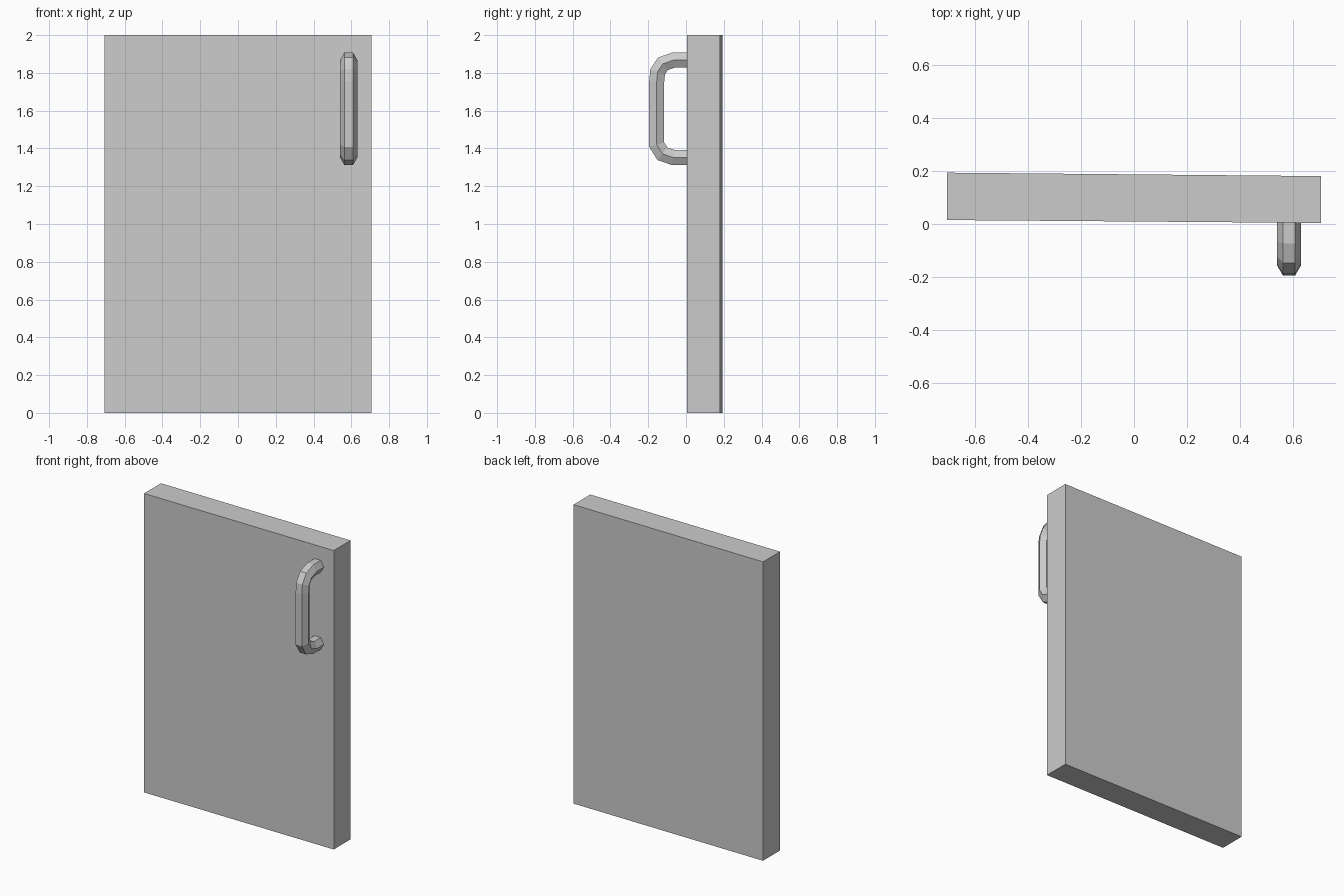
import bpy, bmesh, math
from mathutils import Vector

if "Cube" in bpy.data.objects:
    bpy.data.objects.remove(bpy.data.objects["Cube"])

def make_object(name, bm):
    bmesh.ops.recalc_face_normals(bm, faces=bm.faces)
    mesh = bpy.data.meshes.new(name)
    bm.to_mesh(mesh)
    bm.free()
    obj = bpy.data.objects.new(name, mesh)
    bpy.context.collection.objects.link(obj)
    return obj

# Door panel: a slab standing very slightly askew
bm = bmesh.new()
outline = [(-0.706, 0.015), (0.706, 0.004), (0.706, 0.181), (-0.706, 0.194)]
base = bm.faces.new([bm.verts.new((x, y, 0)) for x, y in outline])
top = bmesh.ops.extrude_face_region(bm, geom=[base])["geom"]
bmesh.ops.translate(bm, vec=(0, 0, 2),
                    verts=[v for v in top if isinstance(v, bmesh.types.BMVert)])
make_object("door_panel", bm)

# Pull handle: six-sided bar swept with mitred joints along a path in the y-z plane
HANDLE_X, RADIUS, SIDES = 0.586, 0.046, 6
path = [Vector(p) for p in [
    (0.02, 1.868), (-0.066, 1.868), (-0.122, 1.848), (-0.15, 1.806), (-0.155, 1.755),
    (-0.155, 1.42), (-0.125, 1.372), (-0.068, 1.352), (0.02, 1.352)]]
bm = bmesh.new()
rings = []
for i, p in enumerate(path):
    d_in = (p - path[max(i - 1, 0)]).normalized() if i else (path[1] - p).normalized()
    d_out = (path[i + 1] - p).normalized() if i < len(path) - 1 else d_in
    tangent = (d_in + d_out).normalized()
    normal = Vector((-tangent.y, tangent.x)) / tangent.dot(d_in)
    ring = []
    for k in range(SIDES):
        a = math.tau * k / SIDES
        q = p + normal * RADIUS * math.sin(a)
        ring.append(bm.verts.new((HANDLE_X + RADIUS * math.cos(a), q.x, q.y)))
    rings.append(ring)
for r0, r1 in zip(rings, rings[1:]):
    for k in range(SIDES):
        n = (k + 1) % SIDES
        bm.faces.new((r0[k], r0[n], r1[n], r1[k]))
bm.faces.new(rings[0])
bm.faces.new(rings[-1])
make_object("pull_handle", bm)
